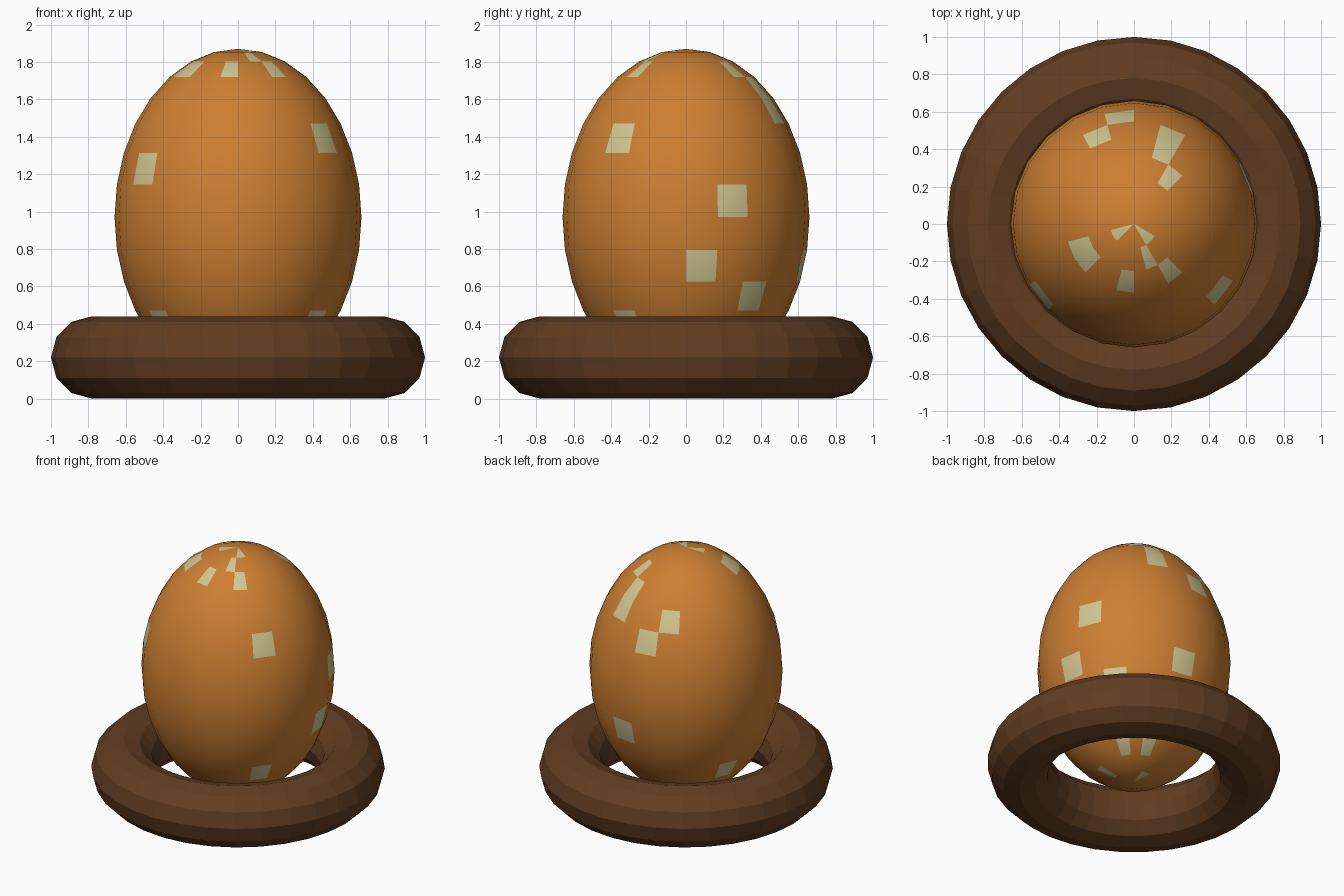
import bpy, bmesh, math

if "Cube" in bpy.data.objects:
    bpy.data.objects.remove(bpy.data.objects["Cube"])


def srgb(r, g, b):
    f = lambda c: c / 12.92 if c <= 0.04045 else ((c + 0.055) / 1.055) ** 2.4
    return (f(r / 255), f(g / 255), f(b / 255), 1)


def material(name, rgb):
    m = bpy.data.materials.new(name)
    m.diffuse_color = srgb(*rgb)
    m.use_nodes = True
    m.node_tree.nodes["Principled BSDF"].inputs["Base Color"].default_value = m.diffuse_color
    return m


orange = material("shell_orange", (205, 127, 50))
cream = material("spot_cream", (210, 200, 145))
brown = material("ring_brown", (97, 61, 33))

# Ring base: flat-faced torus
bpy.ops.mesh.primitive_torus_add(major_segments=32, minor_segments=12,
                                 major_radius=0.78, minor_radius=0.22,
                                 location=(0, 0, 0.22))
ring = bpy.context.object
ring.name = "base_ring"
ring.data.materials.append(brown)
bpy.ops.object.shade_flat()

# Egg: stretched sphere, 24 columns by 16 bands
bm = bmesh.new()
bmesh.ops.create_uvsphere(bm, u_segments=24, v_segments=16, radius=1)

# Spotted cells as (band above equator, column from +x)
spots = {(0, 1), (1, 14), (2, 6), (2, 21), (3, 7), (3, 4), (4, 4),
         (5, 3), (5, 20), (5, 17), (5, 13), (5, 14), (6, 19),
         (7, 20), (7, 21), (7, 13), (7, 14),
         (-2, 0), (-2, 5), (-3, 2), (-4, 14), (-4, 21), (-4, 10),
         (-6, 2), (-6, 4), (-7, 22), (-8, 5), (-8, 6)}
for f in bm.faces:
    c = f.calc_center_median()
    lat = math.degrees(math.atan2(c.z, math.hypot(c.x, c.y)))
    lon = math.degrees(math.atan2(c.y, c.x)) % 360
    f.material_index = int((math.floor(lat / 11.25), int(lon // 15)) in spots)
    f.smooth = True
for v in bm.verts:
    v.co = (v.co.x * 0.66, v.co.y * 0.66, v.co.z * 0.9)
mesh = bpy.data.meshes.new("egg")
bm.to_mesh(mesh)
bm.free()
mesh.materials.append(orange)
mesh.materials.append(cream)
egg = bpy.data.objects.new("egg", mesh)
egg.location.z = 0.97
bpy.context.collection.objects.link(egg)
